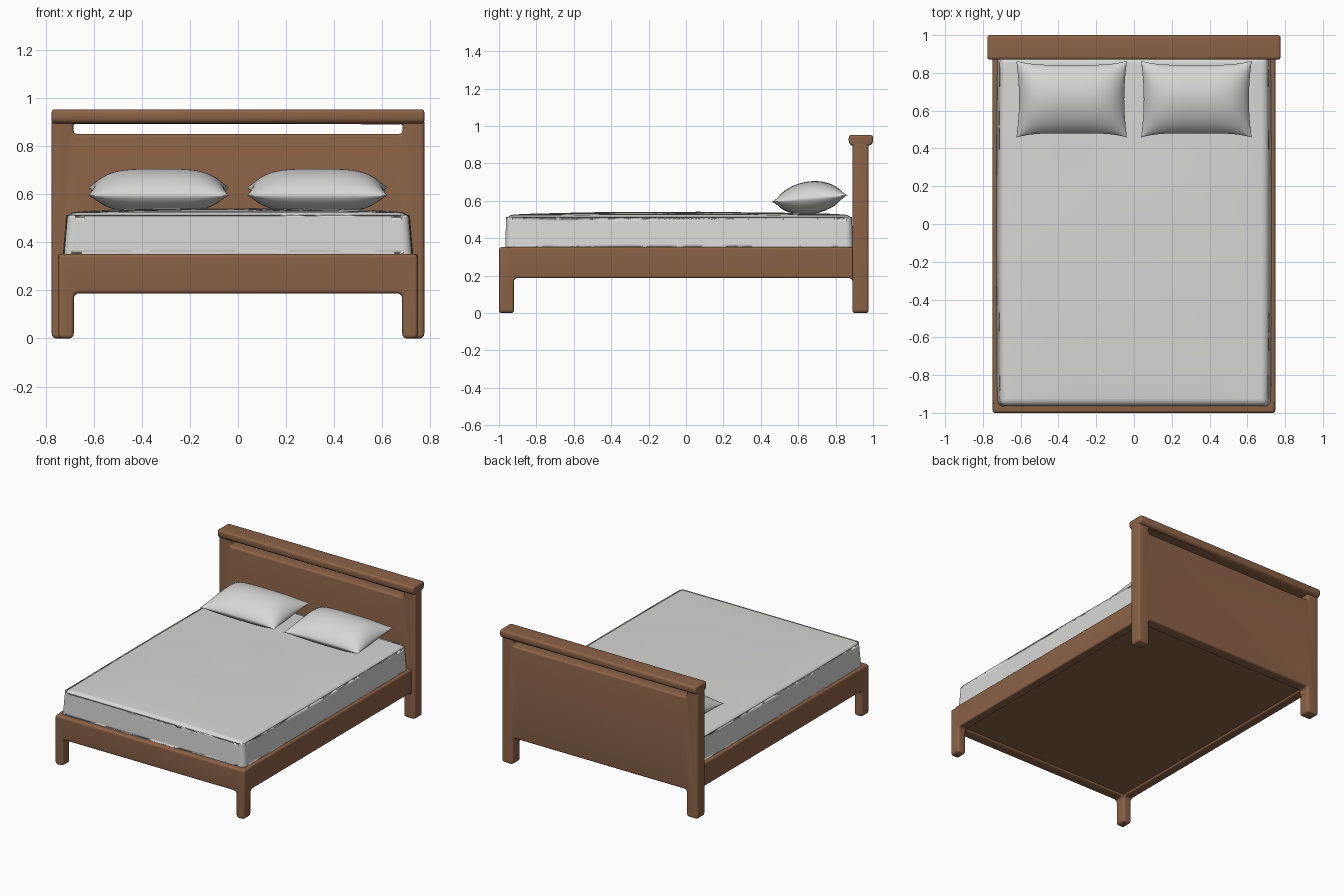
import bpy
import bmesh
from math import pi, sin, cos, radians
from mathutils import Vector

if "Cube" in bpy.data.objects:
    bpy.data.objects.remove(bpy.data.objects["Cube"], do_unlink=True)


def make_material(name, rgb):
    mat = bpy.data.materials.new(name)
    mat.use_nodes = True
    mat.diffuse_color = (*rgb, 1)
    mat.node_tree.nodes["Principled BSDF"].inputs["Base Color"].default_value = (*rgb, 1)
    return mat


WOOD = make_material("brown wood", (0.26, 0.125, 0.062))
LINEN = make_material("off white linen", (0.68, 0.68, 0.66))


def finish(bm, name, mat, angle=40):
    bmesh.ops.recalc_face_normals(bm, faces=bm.faces)
    mesh = bpy.data.meshes.new(name)
    bm.to_mesh(mesh)
    bm.free()
    mesh.materials.append(mat)
    obj = bpy.data.objects.new(name, mesh)
    bpy.context.collection.objects.link(obj)
    bpy.ops.object.select_all(action='DESELECT')
    obj.select_set(True)
    bpy.context.view_layer.objects.active = obj
    bpy.ops.object.shade_smooth_by_angle(angle=radians(angle))
    return obj


def rounded(points, radius, steps=5):
    """Round every corner of a closed outline with a quadratic arc."""
    pts = [Vector(p) for p in points]
    out = []
    for i, p in enumerate(pts):
        ends = []
        for q in (pts[i - 1], pts[(i + 1) % len(pts)]):
            edge = q - p
            ends.append(p + edge.normalized() * min(radius, edge.length * 0.45))
        for k in range(steps + 1):
            t = k / steps
            out.append(ends[0] * (1 - t) ** 2 + p * 2 * t * (1 - t) + ends[1] * t * t)
    return out


def plank(name, outlines, radius, center, depth, bevel, side=False):
    """Extrude outlines drawn in xz (or yz for side) with softened edges."""
    curve = bpy.data.curves.new(name, 'CURVE')
    curve.dimensions = '2D'
    curve.fill_mode = 'BOTH'
    curve.extrude = depth / 2 - bevel
    curve.bevel_depth = bevel
    curve.bevel_resolution = 3
    curve.offset = -bevel
    for outline in outlines:
        pts = rounded(outline, radius)
        spline = curve.splines.new('POLY')
        spline.points.add(len(pts) - 1)
        spline.use_cyclic_u = True
        for sp, p in zip(spline.points, pts):
            sp.co = (p.x, p.y, 0, 1)
    helper = bpy.data.objects.new(name + " outline", curve)
    bpy.context.collection.objects.link(helper)
    bpy.context.view_layer.update()
    mesh = helper.evaluated_get(bpy.context.evaluated_depsgraph_get()).to_mesh()
    bm = bmesh.new()
    bm.from_mesh(mesh)
    bpy.data.objects.remove(helper, do_unlink=True)
    bpy.data.curves.remove(curve)
    bmesh.ops.remove_doubles(bm, verts=bm.verts, dist=0.0002)
    for v in bm.verts:
        a, b, c = v.co
        v.co = (center + c, a, b) if side else (a, center - c, b)
    return finish(bm, name, WOOD)


def portal(half, inner, top, arch):
    return [(-half, 0), (-inner, 0), (-inner, arch), (inner, arch),
            (inner, 0), (half, 0), (half, top), (-half, top)]


# Headboard with posts, panel and slot
slot = [(-0.685, 0.85), (0.685, 0.85), (0.685, 0.9), (-0.685, 0.9)]
plank("headboard", [portal(0.775, 0.685, 0.92, 0.19), slot], 0.022, 0.933, 0.086, 0.014)

# Flared cap along the top of the headboard
cap = [(0.887, 0.893), (0.87, 0.908), (0.87, 0.953), (1, 0.953), (1, 0.908), (0.979, 0.893)]
plank("headboard_cap", [cap], 0.018, 0, 1.55, 0.012, side=True)

# Footboard with front legs
plank("footboard", [portal(0.748, 0.683, 0.352, 0.187)], 0.022, -0.96, 0.08, 0.014)

# Side rails, curved into the legs at both ends
rail = [(-0.96, 0.14), (-0.92, 0.14), (-0.92, 0.187), (0.89, 0.187),
        (0.89, 0.14), (0.93, 0.14), (0.93, 0.352), (-0.96, 0.352)]
for label, sign in (("left", 1), ("right", -1)):
    plank(label + "_side_rail", [rail], 0.022, sign * 0.715, 0.066, 0.01, side=True)

# Platform under the mattress
bm = bmesh.new()
bmesh.ops.create_cube(bm)
for v in bm.verts:
    v.co = (v.co.x * 1.42, v.co.y * 1.86 - 0.03, 0.27 + v.co.z * 0.14)
finish(bm, "platform", WOOD)

# Mattress: subdivided block, slightly domed, flared at the foot of its sides
bm = bmesh.new()
bmesh.ops.create_cube(bm, size=2)
bmesh.ops.subdivide_edges(bm, edges=bm.edges, cuts=19, use_grid_fill=True)
for v in bm.verts:
    x, y, z = v.co
    up = (z + 1) / 2
    dome = 0.017 * (1 - x ** 4) * cos(y * pi / 2) ** 0.5 if abs(y) < 1 else 0
    ripple = 0.002 * sin(9 * y + 2 * x) * cos(4 * x - y) * (1 - x * x) * (1 - y * y)
    spread = 0.724 - 0.016 * up + 0.006 * cos(y * 1.5)
    v.co = (x * spread, -0.037 + y * (0.93 - 0.006 * up), 0.335 + up * (0.188 + dome + ripple))
mattress = finish(bm, "mattress", LINEN, 60)
soft = mattress.modifiers.new("soft edges", 'BEVEL')
soft.width = 0.034
soft.segments = 5
soft.limit_method = 'ANGLE'
soft.angle_limit = radians(50)
soft.use_clamp_overlap = False


# Pillows: two puffed sheets joined at a pinched seam
def pillow(name, center_x):
    bm = bmesh.new()
    for puff in (0.092, -0.085):
        made = bmesh.ops.create_grid(bm, x_segments=28, y_segments=24, size=1)
        for v in made["verts"]:
            u, w = sin(v.co.x * pi / 2), sin(v.co.y * pi / 2)
            fill = max(0, 1 - u ** 4) ** 0.7 * max(0, 1 - w * w) ** 0.65
            x = center_x + 0.293 * u * (1 - 0.05 * (1 - w * w))
            y = 0.661 + 0.203 * w * (1 - 0.11 * (1 - u ** 4))
            z = 0.612 + 0.018 * w + puff * fill
            v.co = (x, y, max(z, 0.531))
    bmesh.ops.remove_doubles(bm, verts=bm.verts, dist=0.0005)
    finish(bm, name, LINEN, 60)


pillow("left_pillow", 0.33)
pillow("right_pillow", -0.33)
